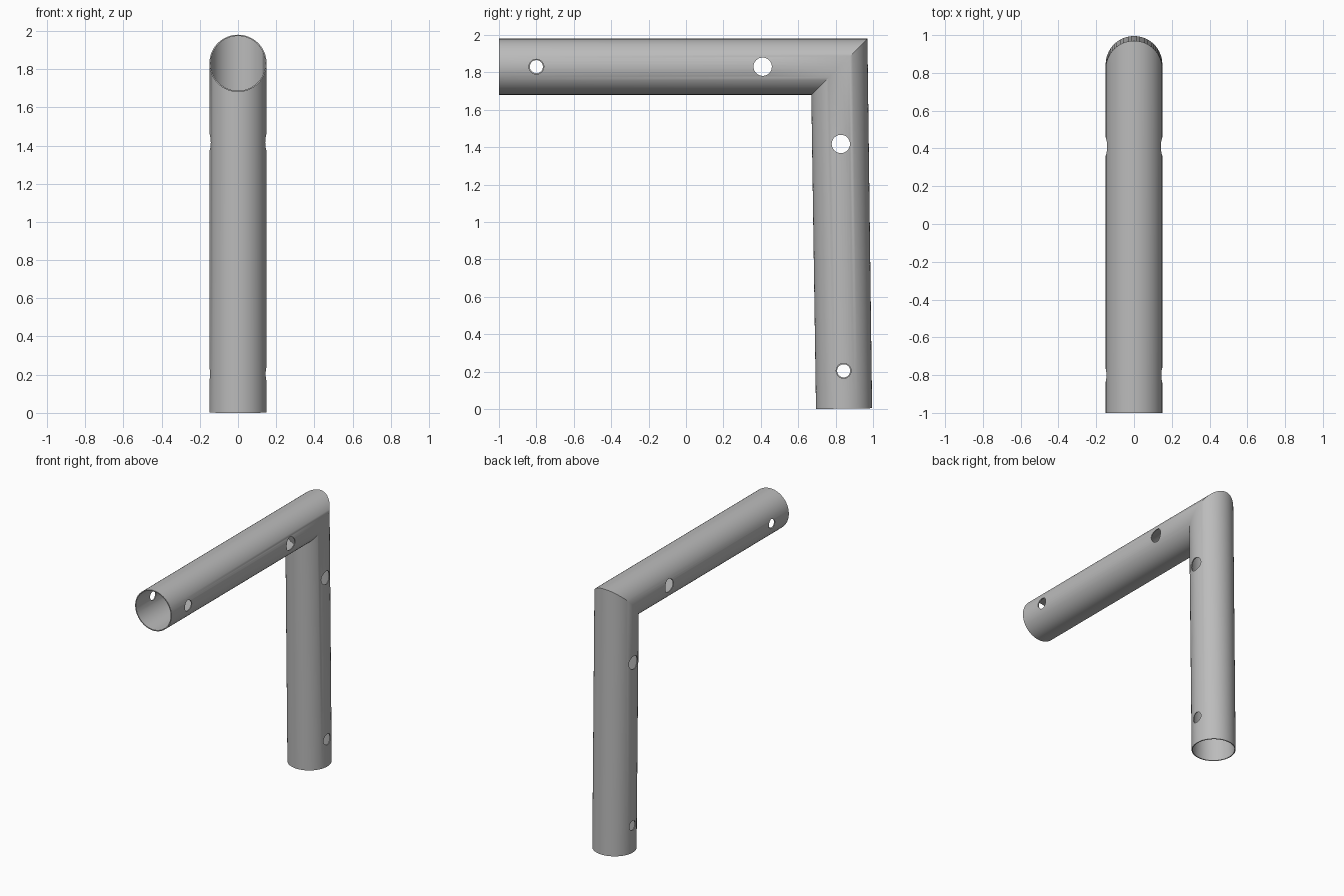
import bpy, bmesh
from math import sin, cos, pi
from mathutils import Matrix, Vector

if "Cube" in bpy.data.objects:
    bpy.data.objects.remove(bpy.data.objects["Cube"])

SEGMENTS = 64
OUTER, INNER = 0.15, 0.143
CORNER_Y, CORNER_Z = 0.82, 1.83
FOOT_Y = 0.845

metal = bpy.data.materials.new("grey metal")
metal.use_nodes = True
grey = (0.5, 0.5, 0.5, 1)
metal.diffuse_color = grey
metal.node_tree.nodes["Principled BSDF"].inputs["Base Color"].default_value = grey


def make_object(name, bm):
    bmesh.ops.recalc_face_normals(bm, faces=bm.faces)
    mesh = bpy.data.meshes.new(name)
    bm.to_mesh(mesh)
    bm.free()
    mesh.materials.append(metal)
    obj = bpy.data.objects.new(name, mesh)
    bpy.context.collection.objects.link(obj)
    return obj


def bridge(bm, a, b):
    for i in range(SEGMENTS):
        j = (i + 1) % SEGMENTS
        bm.faces.new((a[i], a[j], b[j], b[i]))


# Mitred tube: open front end, 45 degree corner, open foot
def tube_rings(bm, r):
    rings = [[], [], []]
    for i in range(SEGMENTS):
        a = 2 * pi * i / SEGMENTS
        x, s = r * cos(a), r * sin(a)
        rings[0].append(bm.verts.new((x, -1, CORNER_Z + s)))
        rings[1].append(bm.verts.new((x, CORNER_Y + s, CORNER_Z + s)))
        rings[2].append(bm.verts.new((x, FOOT_Y + s, 0.002 + 0.0137 * s)))
    bridge(bm, rings[0], rings[1])
    bridge(bm, rings[1], rings[2])
    return rings


bm = bmesh.new()
outer, inner = tube_rings(bm, OUTER), tube_rings(bm, INNER)
bridge(bm, outer[0], inner[0])
bridge(bm, outer[2], inner[2])
tube = make_object("corner_tube", bm)

# Cross-drilled holes: (y, z, radius on left, radius on right)
holes = [(-0.80, 1.83, 0.04, 0.035), (0.41, 1.83, 0.049, 0.049),
         (0.828, 1.417, 0.049, 0.049), (0.843, 0.204, 0.04, 0.035)]
bm = bmesh.new()
for y, z, left, right in holes:
    for side, radius in ((1, left), (-1, right)):
        bmesh.ops.create_cone(
            bm, cap_ends=True, segments=32, radius1=radius, radius2=radius, depth=0.2,
            matrix=Matrix.Translation(Vector((side * 0.15, y, z))) @ Matrix.Rotation(pi / 2, 4, "Y"))
cutter = make_object("hole_cutter", bm)
cutter.hide_render = True

drill = tube.modifiers.new("holes", "BOOLEAN")
drill.operation = "DIFFERENCE"
drill.solver = "EXACT"
drill.object = cutter

bpy.ops.object.select_all(action="DESELECT")
tube.select_set(True)
bpy.context.view_layer.objects.active = tube
bpy.ops.object.modifier_apply(modifier=drill.name)
bpy.data.objects.remove(cutter)
bpy.ops.object.shade_smooth_by_angle(angle=pi / 6)
